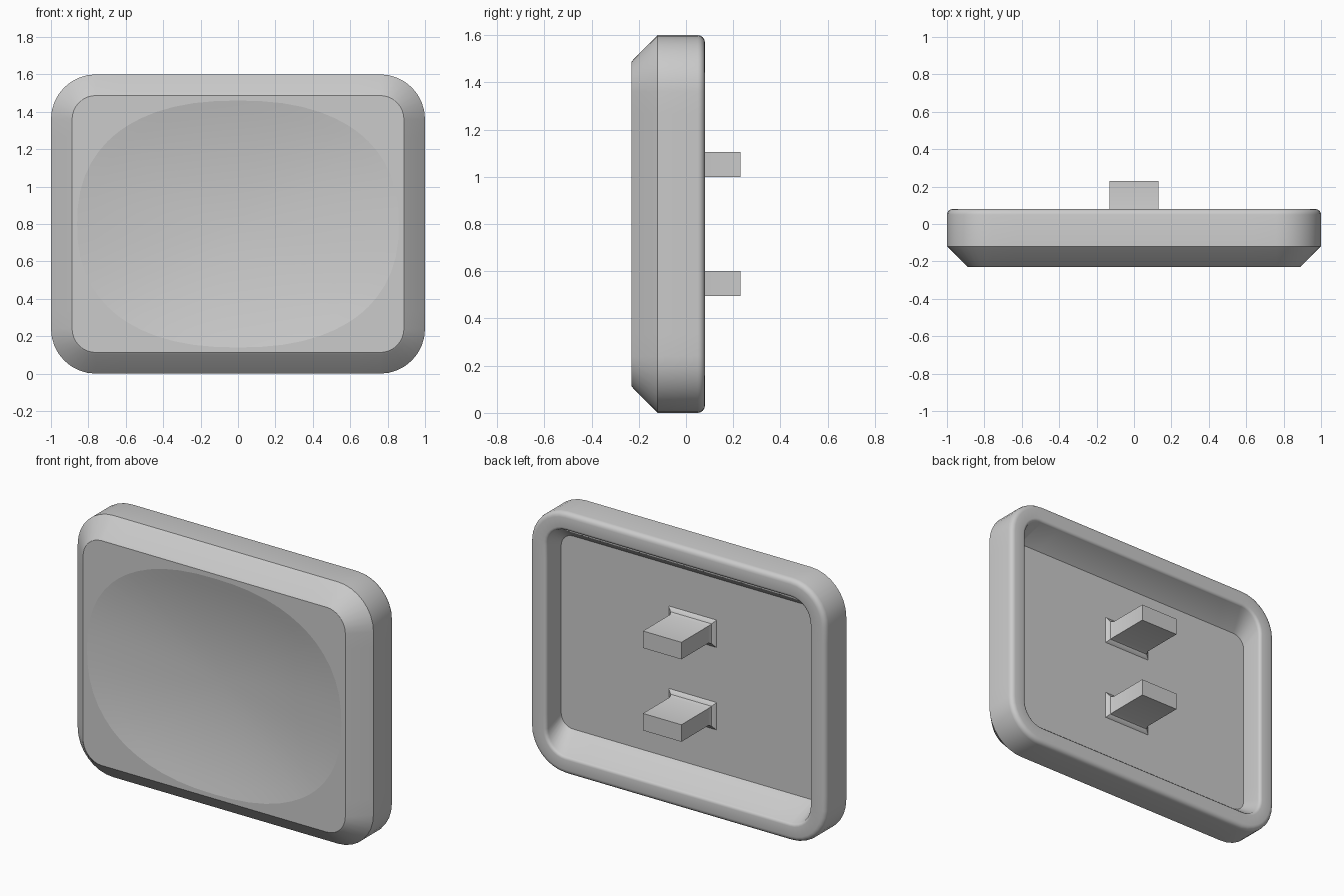
import bpy, bmesh
from math import cos, sin, pi

cube = bpy.data.objects.get("Cube")
if cube:
    bpy.data.objects.remove(cube, do_unlink=True)

grey = bpy.data.materials.new("light grey plastic")
grey.use_nodes = True
colour = (0.6, 0.6, 0.6, 1)
grey.diffuse_color = colour
grey.node_tree.nodes["Principled BSDF"].inputs["Base Color"].default_value = colour

MID = 0.8          # height of the centre
ARC, FLAT = 8, 12  # steps per corner and per straight side


def rounded(hx, hz, r):
    """Rounded rectangle with evenly divided sides, as (x, z) points."""
    corners = []
    for i, (sx, sz) in enumerate([(1, 1), (-1, 1), (-1, -1), (1, -1)]):
        corners.append([(sx * (hx - r) + r * cos((i + k / ARC) * pi / 2),
                         sz * (hz - r) + r * sin((i + k / ARC) * pi / 2))
                        for k in range(ARC + 1)])
    pts = []
    for i, arc in enumerate(corners):
        a, b = arc[-1], corners[(i + 1) % 4][0]
        pts += arc
        pts += [(a[0] + (b[0] - a[0]) * k / FLAT, a[1] + (b[1] - a[1]) * k / FLAT)
                for k in range(1, FLAT)]
    return pts


def scoop(scale, hx=0.86, hz=0.66, power=2.35):
    """Soft oval outline, one point for each point of the front panel."""
    pts = []
    for x, z in rounded(0.89, 0.69, 0.13):
        f = (abs(x / hx) ** power + abs(z / hz) ** power) ** (-1 / power)
        pts.append((x * f * scale, z * f * scale))
    return pts


def finish(name, bm):
    bmesh.ops.recalc_face_normals(bm, faces=bm.faces)
    mesh = bpy.data.meshes.new(name)
    bm.to_mesh(mesh)
    bm.free()
    mesh.materials.append(grey)
    ob = bpy.data.objects.new(name, mesh)
    bpy.context.collection.objects.link(ob)
    bpy.ops.object.select_all(action="DESELECT")
    ob.select_set(True)
    bpy.context.view_layer.objects.active = ob
    bpy.ops.object.shade_smooth_by_angle(angle=pi / 6)
    return ob


def loft(bm, sections):
    """Join successive (outline, y) sections with quads."""
    rings = [[bm.verts.new((x, y, z + MID)) for x, z in pts] for pts, y in sections]
    for a, b in zip(rings, rings[1:]):
        for i in range(len(a)):
            j = (i + 1) % len(a)
            bm.faces.new((a[i], a[j], b[j], b[i]))
    return rings


def inset(d, r=None):
    return rounded(1 - d, 0.8 - d, 0.24 - d if r is None else r)


# Shell: cavity floor, sloped cavity, rounded rim, sides, bevel, front and dish
FRONT, BACK, DEPTH = -0.23, 0.08, 0.075
sections = [(rounded(0.89, 0.59, 0.08), -0.065),
            (inset(0.11), 0.06)]
sections += [(inset(0.09 + 0.02 * cos(t * pi / 8)), 0.06 + 0.02 * sin(t * pi / 8))
             for t in range(1, 5)]
sections += [(inset(0.03 * (1 - sin(t * pi / 8))), BACK - 0.03 * (1 - cos(t * pi / 8)))
             for t in range(5)]
sections += [(inset(0), -0.12), (inset(0.103), -0.223), (inset(0.113), FRONT)]
edge = len(sections)
sections += [(scoop(s / 10), FRONT + DEPTH * (1 - (s / 10) ** 2)) for s in range(10, 0, -1)]

bm = bmesh.new()
rings = loft(bm, sections)
bm.faces.new(rings[0])
tip = bm.verts.new((0, FRONT + DEPTH, MID))
last = rings[-1]
for i in range(len(last)):
    bm.faces.new((last[i], last[(i + 1) % len(last)], tip))
for i, v in enumerate(rings[edge]):
    bm.edges.get((v, rings[edge][(i + 1) % len(last)])).smooth = False
finish("keycap_shell", bm)


# Mounting prongs, flared where they meet the cavity floor
def prong(name, z):
    bm = bmesh.new()
    rings = loft(bm, [([(sx * (0.13 + f), z - MID + sz * (0.052 + f))
                        for sx, sz in [(1, 1), (-1, 1), (-1, -1), (1, -1)]], y)
                      for f, y in [(0.035, -0.07), (0.03, -0.062), (0.008, -0.05),
                                   (0, -0.03), (0, 0.23)]])
    bm.faces.new(rings[0])
    bm.faces.new(rings[-1])
    finish(name, bm)


prong("upper_prong", 1.052)
prong("lower_prong", 0.548)
